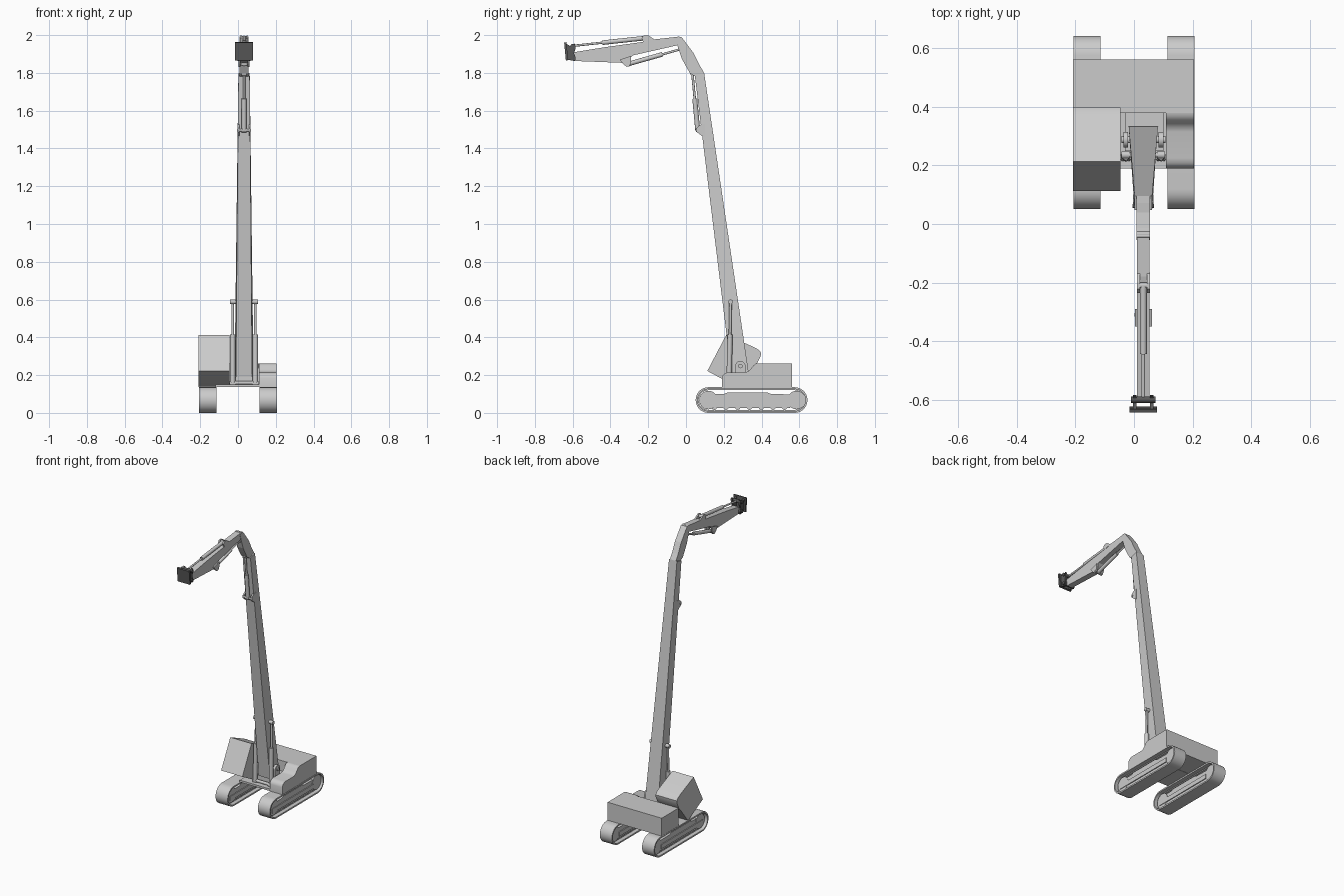
import bpy, bmesh, math
from mathutils import Vector

if "Cube" in bpy.data.objects:
    bpy.data.objects.remove(bpy.data.objects["Cube"])

CX = 0.032  # centre of the boom in x


def finish(name, bm, smooth=False, mat=None):
    bmesh.ops.recalc_face_normals(bm, faces=bm.faces)
    me = bpy.data.meshes.new(name)
    bm.to_mesh(me)
    bm.free()
    ob = bpy.data.objects.new(name, me)
    bpy.context.collection.objects.link(ob)
    if mat:
        me.materials.append(mat)
    if smooth:
        bpy.context.view_layer.objects.active = ob
        ob.select_set(True)
        bpy.ops.object.shade_smooth_by_angle(angle=math.radians(35))
        ob.select_set(False)
    return ob


def loft(name, a, b, **kw):
    """Closed solid between two matching loops of points."""
    bm = bmesh.new()
    va, vb = [bm.verts.new(p) for p in a], [bm.verts.new(p) for p in b]
    n = len(a)
    for i in range(n):
        j = (i + 1) % n
        bm.faces.new((va[i], va[j], vb[j], vb[i]))
    bm.faces.new(va)
    bm.faces.new(vb)
    return finish(name, bm, **kw)


def prism(name, yz, x0, x1, **kw):
    return loft(name, [(x0, y, z) for y, z in yz], [(x1, y, z) for y, z in yz], **kw)


def box(name, x0, x1, y0, y1, z0, z1, **kw):
    return prism(name, [(y0, z0), (y1, z0), (y1, z1), (y0, z1)], x0, x1, **kw)


def rod(name, a, b, r, seg=16, **kw):
    a, b = Vector(a), Vector(b)
    d = b - a
    bm = bmesh.new()
    bmesh.ops.create_cone(bm, cap_ends=True, segments=seg, radius1=r, radius2=r, depth=d.length)
    bmesh.ops.transform(bm, matrix=d.to_track_quat('Z', 'Y').to_matrix().to_4x4(), verts=bm.verts)
    bmesh.ops.translate(bm, vec=(a + b) / 2, verts=bm.verts)
    return finish(name, bm, smooth=True, **kw)


def ram(name, x, a, b, split, r):
    """Hydraulic cylinder: barrel, thinner rod and an eye at each end."""
    a, b = Vector((x, *a)), Vector((x, *b))
    m = a.lerp(b, split)
    rod(name + "_barrel", a, m, r)
    rod(name + "_rod", m, b, r * 0.5)
    for i, p in enumerate((a, b)):
        rod(f"{name}_eye_{i}", p - Vector((r, 0, 0)), p + Vector((r, 0, 0)), r * 0.9)


def stadium(y0, y1, z, r, n=14):
    pts = [(y1 + r * math.sin(t), z - r * math.cos(t)) for t in (math.pi * i / n for i in range(n + 1))]
    return pts + [(y0 - r * math.sin(t), z + r * math.cos(t)) for t in (math.pi * i / n for i in range(n + 1))]


def band(name, r_out, r_in, x0, x1):
    """Track belt: ring between two stadium outlines."""
    bm = bmesh.new()
    rings = []
    for r, x in ((r_out, x0), (r_out, x1), (r_in, x1), (r_in, x0)):
        rings.append([bm.verts.new((x, y, z)) for y, z in stadium(0.119, 0.575, 0.068, r)])
    n = len(rings[0])
    for k in range(4):
        p, q = rings[k], rings[(k + 1) % 4]
        for i in range(n):
            bm.faces.new((p[i], p[(i + 1) % n], q[(i + 1) % n], q[i]))
    return finish(name, bm, smooth=True)


# Crawler tracks
for side, s in (("left", -1), ("right", 1)):
    c = 0.161 * s
    band(side + "_track_belt", 0.068, 0.058, c - 0.046, c + 0.046)
    band(side + "_track_chain", 0.058, 0.052, c - 0.018, c + 0.018)
    prism(side + "_track_frame", [(0.09, 0.04), (0.1, 0.026), (0.55, 0.026), (0.55, 0.098), (0.45, 0.1),
          (0.43, 0.108), (0.22, 0.108), (0.2, 0.1), (0.09, 0.098)], c - 0.028, c + 0.028)
    box(side + "_track_frame_rib", c - 0.034, c + 0.034, 0.095, 0.545, 0.04, 0.07)
    for tag, y in (("idler", 0.119), ("sprocket", 0.585)):
        rod(f"{side}_{tag}", (c - 0.03, y, 0.068), (c + 0.03, y, 0.068), 0.049, 28)
    for i in range(7):
        y = 0.15 + i * 0.062
        rod(f"{side}_roller_{i}", (c - 0.022, y, 0.03), (c + 0.022, y, 0.03), 0.014, 12)

# Upper structure
box("counterweight", -0.208, 0.205, 0.38, 0.562, 0.138, 0.262)
box("platform", -0.12, 0.112, 0.19, 0.39, 0.136, 0.15)
box("boom_mount", -0.03, 0.1, 0.25, 0.385, 0.15, 0.19)
prism("right_hood", [(0.19, 0.136), (0.38, 0.136), (0.38, 0.262), (0.368, 0.26), (0.356, 0.25), (0.343, 0.232),
      (0.332, 0.221), (0.315, 0.215), (0.225, 0.215), (0.208, 0.211), (0.195, 0.2), (0.19, 0.185)],
      0.11, 0.205, smooth=True)

# Tilted cab
prism("cab", [(0.113, 0.222), (0.213, 0.413), (0.36, 0.348), (0.385, 0.334), (0.398, 0.318), (0.395, 0.3),
      (0.372, 0.255), (0.345, 0.225), (0.28, 0.14), (0.265, 0.14)], -0.208, -0.046, smooth=True)

# Boom foot brackets with rounded tops
arch = [(0.315, 0.14)] + [(0.288 + 0.027 * math.cos(t), 0.248 + 0.027 * math.sin(t))
                          for t in (math.pi * i / 10 for i in range(11))] + [(0.261, 0.14)]
for tag, x in (("left", -0.036), ("right", 0.084)):
    prism(f"boom_foot_bracket_{tag}", arch, x, x + 0.016, smooth=True)
rod("boom_foot_pin", (-0.042, 0.288, 0.248), (0.108, 0.288, 0.248), 0.012)

# Main boom, tapering upwards
loft("main_boom",
     [(CX - 0.043, 0.242, 0.19), (CX + 0.043, 0.242, 0.19), (CX + 0.05, 0.333, 0.205), (CX - 0.05, 0.333, 0.205)],
     [(CX - 0.03, 0.047, 1.785), (CX + 0.03, 0.047, 1.785), (CX + 0.03, 0.096, 1.8), (CX - 0.03, 0.096, 1.8)])

# Boom lift cylinders
for tag, x in (("left", -0.028), ("right", 0.092)):
    ram(f"lift_cylinder_{tag}", x, (0.228, 0.155), (0.236, 0.588), 0.6, 0.014)
rod("lift_pin", (-0.04, 0.236, 0.588), (0.104, 0.236, 0.588), 0.008)
rod("lift_base_pin", (-0.044, 0.228, 0.16), (0.108, 0.228, 0.16), 0.01)

# Intermediate link at the top of the boom
prism("upper_link", [(0.096, 1.8), (0.072, 1.84), (0.04, 1.905), (-0.014, 1.977), (-0.025, 1.99), (-0.045, 1.993),
      (-0.055, 1.975), (-0.04, 1.93), (-0.022, 1.875), (0.0, 1.835), (0.022, 1.797), (0.05, 1.78)],
      CX - 0.023, CX + 0.023)
for i, s in enumerate((-1, 1)):
    x = CX + s * 0.03
    prism(f"link_cylinder_lug_{i}", [(0.1, 1.46), (0.085, 1.465), (0.056, 1.488), (0.056, 1.508), (0.075, 1.525),
          (0.1, 1.53)], x - 0.005, x + 0.005)
ram("link_cylinder", CX, (0.062, 1.497), (0.034, 1.795), 0.56, 0.013)
rod("link_cylinder_pin", (CX - 0.037, 0.062, 1.497), (CX + 0.037, 0.062, 1.497), 0.007)

# Front arm
prism("front_arm", [(-0.035, 1.992), (-0.18, 1.976), (-0.22, 1.965), (-0.43, 1.936), (-0.59, 1.91), (-0.6, 1.89),
      (-0.59, 1.863), (-0.33, 1.853), (-0.305, 1.872), (-0.28, 1.893), (-0.05, 1.945), (-0.025, 1.97)],
      CX - 0.021, CX + 0.021)
for i, s in enumerate((-1, 1)):
    x = CX + s * 0.017
    prism(f"tool_cylinder_lug_{i}", [(-0.165, 1.975), (-0.2, 1.999), (-0.222, 1.999), (-0.235, 1.985),
          (-0.225, 1.96)], x - 0.005, x + 0.005)
    x = CX + s * 0.024
    prism(f"arm_cylinder_lug_{i}", [(-0.35, 1.87), (-0.335, 1.85), (-0.315, 1.832), (-0.3, 1.835), (-0.29, 1.855),
          (-0.29, 1.89)], x - 0.005, x + 0.005)
ram("tool_cylinder", CX, (-0.21, 1.985), (-0.6, 1.943), 0.6, 0.012)
ram("arm_cylinder", CX, (-0.31, 1.846), (-0.03, 1.925), 0.66, 0.012)
rod("arm_cylinder_pin", (CX - 0.03, -0.31, 1.846), (CX + 0.03, -0.31, 1.846), 0.006)

# Tool coupler in dark grey
dark = bpy.data.materials.new("dark_grey")
dark.diffuse_color = (0.1, 0.1, 0.1, 1)
dark.use_nodes = True
dark.node_tree.nodes["Principled BSDF"].inputs["Base Color"].default_value = dark.diffuse_color
prism("coupler_plate", [(-0.645, 1.96), (-0.633, 1.963), (-0.624, 1.868), (-0.636, 1.865)],
      CX - 0.047, CX + 0.047, mat=dark)
for i, s in enumerate((-1, 1)):
    x = CX + s * 0.029
    prism(f"coupler_cheek_{i}", [(-0.635, 1.955), (-0.61, 1.94), (-0.588, 1.957), (-0.584, 1.93), (-0.593, 1.905),
          (-0.584, 1.88), (-0.588, 1.862), (-0.628, 1.87)], x - 0.006, x + 0.006, mat=dark)
for i, z in enumerate((1.943, 1.88)):
    rod(f"coupler_pin_{i}", (CX - 0.042, -0.6, z), (CX + 0.042, -0.6, z), 0.011, mat=dark)
